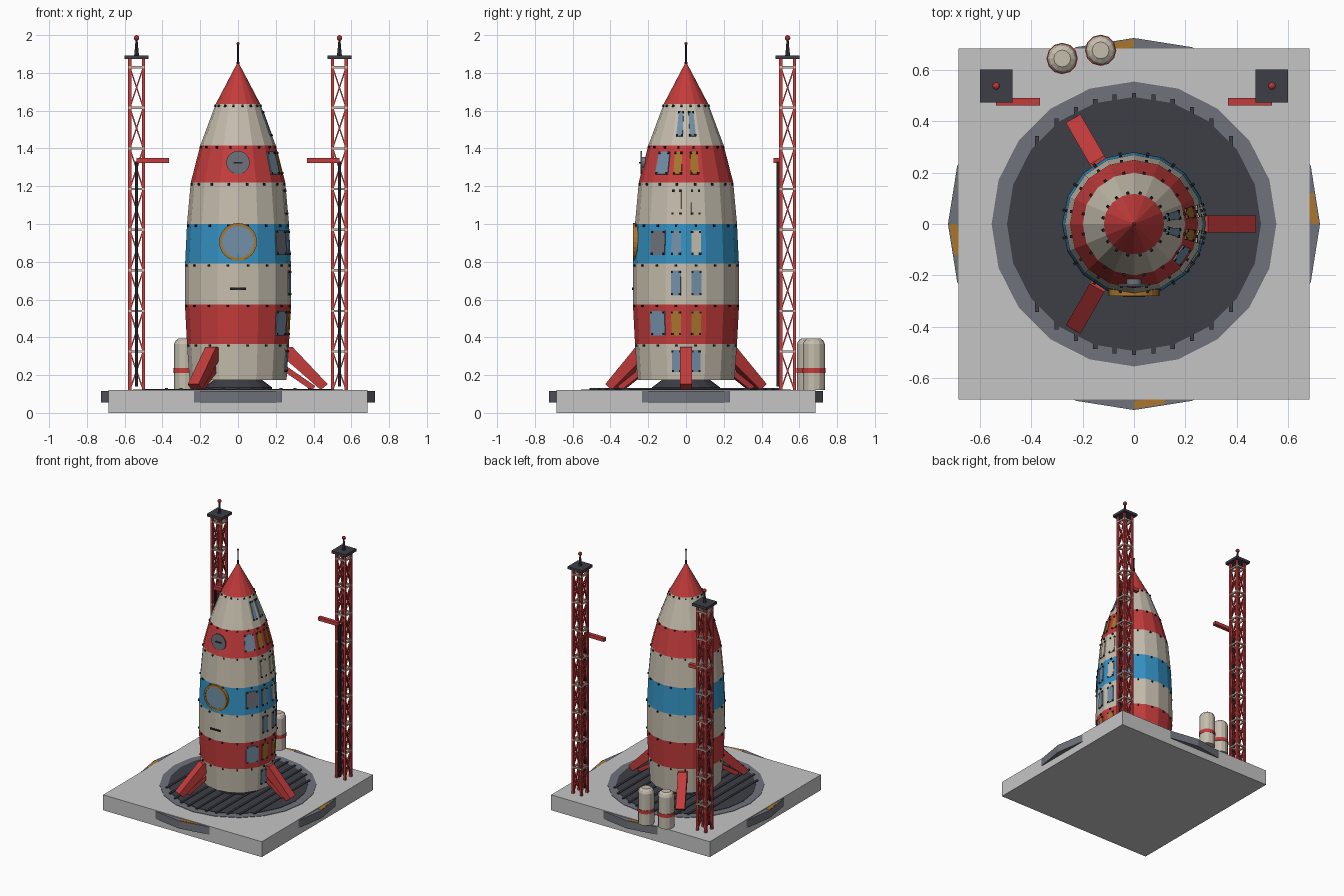
import bpy, bmesh, math
from math import cos, sin, pi, radians
from mathutils import Vector, Matrix

cube = bpy.data.objects.get("Cube")
if cube:
    bpy.data.objects.remove(cube)


def material(name, r, g, b):
    m = bpy.data.materials.new(name)
    m.use_nodes = True
    m.diffuse_color = (r, g, b, 1)
    m.node_tree.nodes["Principled BSDF"].inputs["Base Color"].default_value = (r, g, b, 1)
    return m


CREAM = material("cream", .56, .51, .42)
RED = material("red", .55, .045, .045)
BLUE = material("sky blue", .035, .29, .55)
CONCRETE = material("concrete", .56, .56, .56)
DARK = material("dark slate", .048, .048, .062)
GREY = material("steel grey", .16, .17, .2)
ORANGE = material("orange", .4, .18, .025)
GLASS = material("window glass", .17, .28, .39)
BLACK = material("black", .015, .015, .02)


def finish(name, bm, *mats):
    bmesh.ops.remove_doubles(bm, verts=bm.verts, dist=1e-6)
    bmesh.ops.recalc_face_normals(bm, faces=bm.faces)
    me = bpy.data.meshes.new(name)
    bm.to_mesh(me)
    bm.free()
    ob = bpy.data.objects.new(name, me)
    bpy.context.collection.objects.link(ob)
    for m in mats:
        me.materials.append(m)
    return ob


def lathe(name, profile, sides, mats, bands=None, at=(0, 0, 0), rot=None):
    """Revolve (radius, z) points; bands gives a material index per segment."""
    bm = bmesh.new()
    rings = [[bm.verts.new((r * cos(2 * pi * i / sides), r * sin(2 * pi * i / sides), z))
              for i in range(sides)] for r, z in profile]
    for j in range(len(rings) - 1):
        for i in range(sides):
            k = (i + 1) % sides
            f = bm.faces.new((rings[j][i], rings[j][k], rings[j + 1][k], rings[j + 1][i]))
            f.material_index = bands[j] if bands else 0
    for ring, (r, z) in ((rings[0], profile[0]), (rings[-1], profile[-1])):
        if r > 0:
            bm.faces.new(ring)
    bmesh.ops.dissolve_degenerate(bm, dist=1e-5, edges=bm.edges)
    bm.transform(Matrix.Translation(at) @ (rot or Matrix()))
    return finish(name, bm, *mats)


def box(bm, centre, size, rot=None):
    bmesh.ops.create_cube(bm, size=1, matrix=Matrix.Translation(centre)
                          @ (rot or Matrix()) @ Matrix.Diagonal((*size, 1)))


def beam(bm, a, b, t):
    a, b = Vector(a), Vector(b)
    d = b - a
    box(bm, (a + b) / 2, (t, t, d.length), d.to_track_quat('Z', 'Y').to_matrix().to_4x4())


def prism(bm, pts, offset):
    """Solid from a flat polygon pushed along offset."""
    a = [bm.verts.new(p) for p in pts]
    b = [bm.verts.new(Vector(p) + Vector(offset)) for p in pts]
    bm.faces.new(a)
    bm.faces.new(b)
    for i in range(len(a)):
        k = (i + 1) % len(a)
        bm.faces.new((a[i], a[k], b[k], b[i]))


# Launch pad
PAD = .12
bm = bmesh.new()
box(bm, (0, 0, PAD / 2), (1.37, 1.37, PAD))
finish("pad_slab", bm, CONCRETE)
lathe("pad_collar", [(.725, .055), (.725, .115)], 20, [GREY])
lathe("pad_ring", [(.555, .11), (.555, .123)], 20, [GREY])
lathe("blast_plate", [(.495, .11), (.495, .126)], 20, [DARK])
bm = bmesh.new()
for i in range(-5, 6):
    x = i * .0756
    box(bm, (x, 0, .127), (.016, 2 * math.sqrt(.51 ** 2 - x * x), .008))
finish("blast_plate_slats", bm, DARK)
bm = bmesh.new()
for q in range(4):
    a = Vector((cos(q * pi / 2), sin(q * pi / 2), 0))
    b = Vector((cos(q * pi / 2 + pi / 10), sin(q * pi / 2 + pi / 10), 0))
    m = a.lerp(b, .55)
    prism(bm, [p * r + Vector((0, 0, .114)) for p, r in
               ((a, .69), (a, .72), (m, .72), (m, .69))], (0, 0, .003))
finish("collar_markings", bm, ORANGE)

# Rocket body with coloured bands
HULL = [(.257, .175), (.27, .365), (.281, .575), (.28, .79), (.27, 1.0),
        (.25, 1.22), (.2, 1.415), (.118, 1.635), (0, 1.86)]
lathe("hull", HULL, 16, [CREAM, RED, BLUE], [0, 1, 0, 2, 0, 1, 0, 1])
lathe("engine_nozzle", [(.18, .126), (.18, .135), (.12, .18)], 16, [DARK])
lathe("nose_antenna", [(.008, 1.84), (.005, 1.88), (.004, 1.95)], 8, [BLACK])
bm = bmesh.new()
bmesh.ops.create_icosphere(bm, subdivisions=1, radius=.009, matrix=Matrix.Translation((0, 0, 1.955)))
finish("nose_antenna_tip", bm, RED)


def hull_point(band, face, u, v, out=0):
    """Point on a flat hull facet: u across, v up, out along the normal."""
    (r0, z0), (r1, z1) = HULL[band], HULL[band + 1]
    r, z = r0 + (r1 - r0) * v, z0 + (z1 - z0) * v
    a0, a1 = face * pi / 8, (face + 1) * pi / 8
    p = Vector((cos(a0), sin(a0), 0)).lerp(Vector((cos(a1), sin(a1), 0)), u) * r
    m = (a0 + a1) / 2
    n = Vector((cos(m), sin(m), (r0 - r1) * cos(pi / 16) / (z1 - z0))).normalized()
    return p + Vector((0, 0, z)) + n * out, n


def rivet(bm, band, face, u, v):
    p, n = hull_point(band, face, u, v, .002)
    box(bm, p, (.011, .011, .012), n.to_track_quat('Z', 'Y').to_matrix().to_4x4())


# Side panels on the +x facets: (band, facet, colour)
rivets = bmesh.new()
panels = [(0, -1, GLASS), (0, 0, GLASS), (1, -2, GLASS), (1, -1, ORANGE), (1, 0, ORANGE),
          (2, -1, GLASS), (2, 0, GLASS), (3, -2, GREY), (3, -1, GLASS), (3, 0, CREAM),
          (4, -1, CREAM), (4, 0, CREAM), (5, -2, GLASS), (5, -1, ORANGE), (5, 0, ORANGE),
          (6, -1, GLASS), (6, 0, GLASS)]
for colour in (GLASS, ORANGE, GREY, CREAM):
    bm = bmesh.new()
    for band, face, c in panels:
        if c != colour:
            continue
        u0, u1 = (.1, .95) if face == -2 else (.27, .75)
        corners = [(u0, .22), (u1, .22), (u1, .83), (u0, .83)]
        pts = [hull_point(band, face, u, v)[0] for u, v in corners]
        prism(bm, pts, hull_point(band, face, .5, .5)[1] * .005)
        for u, v in corners:
            rivet(rivets, band, face, u + (.5 - u) * .2, v + (.5 - v) * .1)
    finish("panels_" + colour.name.replace(" ", "_"), bm, colour)
for band in range(7):
    for face in range(16):
        rivet(rivets, band, face, .5, .955)
finish("hull_rivets", rivets, BLACK)

# Front porthole, hatch and plate
FRONT = Matrix.Rotation(radians(90), 4, 'X')
lathe("porthole_frame", [(.1, .24), (.1, .28), (.085, .28), (.085, .272)], 24, [ORANGE], at=(0, 0, .905), rot=FRONT)
lathe("porthole_glass", [(.086, .25), (.086, .277)], 24, [GLASS], at=(0, 0, .905), rot=FRONT)
lathe("hatch", [(.03, .19), (.03, .234), (.062, .234), (.062, .242)], 20, [GREY], at=(0, 0, 1.325), rot=FRONT)
bm = bmesh.new()
box(bm, (0, -.244, 1.325), (.05, .008, .008))
finish("hatch_handle", bm, BLACK)
bm = bmesh.new()
box(bm, (0, -.281, .657), (.085, .008, .012))
finish("front_plate", bm, BLACK)

# Landing legs, three around the hull
legs = bmesh.new()
for i in range(3):
    part = bmesh.new()
    prism(part, [(.25, -.033, .35), (.288, -.033, .35), (.475, -.033, .152),
                 (.438, -.033, .122), (.25, -.033, .285)], (0, .066, 0))
    beam(part, (.24, 0, .24), (.4, 0, .13), .03)
    part.transform(Matrix.Rotation(i * 2 * pi / 3, 4, 'Z'))
    me = bpy.data.meshes.new("leg_part")
    part.to_mesh(me)
    part.free()
    legs.from_mesh(me)
    bpy.data.meshes.remove(me)
finish("landing_legs", legs, RED)

# Lattice towers
LEVELS = [.325 + .215 * i for i in range(8)]
CORNERS = [(-1, -1), (1, -1), (1, 1), (-1, 1)]
for side, label in ((1, "left"), (-1, "right")):
    cx, cy, h = side * .537, .538, .036
    posts, bars, braces, deck, arm, pole = [bmesh.new() for _ in range(6)]
    stops = [PAD] + LEVELS
    for i, (sx, sy) in enumerate(CORNERS):
        tx, ty = CORNERS[(i + 1) % 4]
        a = Vector((cx + sx * h, cy + sy * h, 0))
        b = Vector((cx + tx * h, cy + ty * h, 0))
        up = lambda p, z: p + Vector((0, 0, z))
        beam(posts, up(a, PAD), up(a, 1.875), .017)
        for z in LEVELS:
            out = (b - a) * .12
            beam(bars, up(a - out, z), up(b + out, z), .012)
        for z0, z1 in zip(stops, stops[1:]):
            beam(braces, up(a, z0), up(b, z1), .007)
            beam(braces, up(b, z0), up(a, z1), .007)
    finish(label + "_tower_posts", posts, RED)
    finish(label + "_tower_crossbars", bars, CREAM)
    finish(label + "_tower_braces", braces, RED)
    box(deck, (cx, cy, 1.883), (.126, .128, .02))
    finish(label + "_tower_deck", deck, DARK)
    box(arm, (side * .452, .477, 1.337), (.172, .03, .026))
    finish(label + "_tower_arm", arm, RED)
    beam(pole, (cx, .488, .14), (cx, .488, 1.33), .016)
    finish(label + "_tower_fuel_line", pole, BLACK)
    lathe(label + "_tower_mast", [(.013, 1.89), (.009, 1.93), (.005, 1.98)], 8, [DARK], at=(cx, cy, 0))
    ball = bmesh.new()
    bmesh.ops.create_icosphere(ball, subdivisions=2, radius=.015,
                               matrix=Matrix.Translation((cx, cy, 1.985)))
    finish(label + "_tower_beacon", ball, RED)

# Fuel tanks behind the pad
for n, (x, y) in enumerate(((-.28, .645), (-.13, .677))):
    lathe("fuel_tank_%d" % (n + 1), [(.058, PAD), (.058, .21), (.061, .21), (.061, .237), (.058, .237),
          (.058, .365), (.05, .383), (.033, .395)], 12, [CREAM, RED], [0, 1, 1, 1, 0, 0, 0], at=(x, y, 0))
